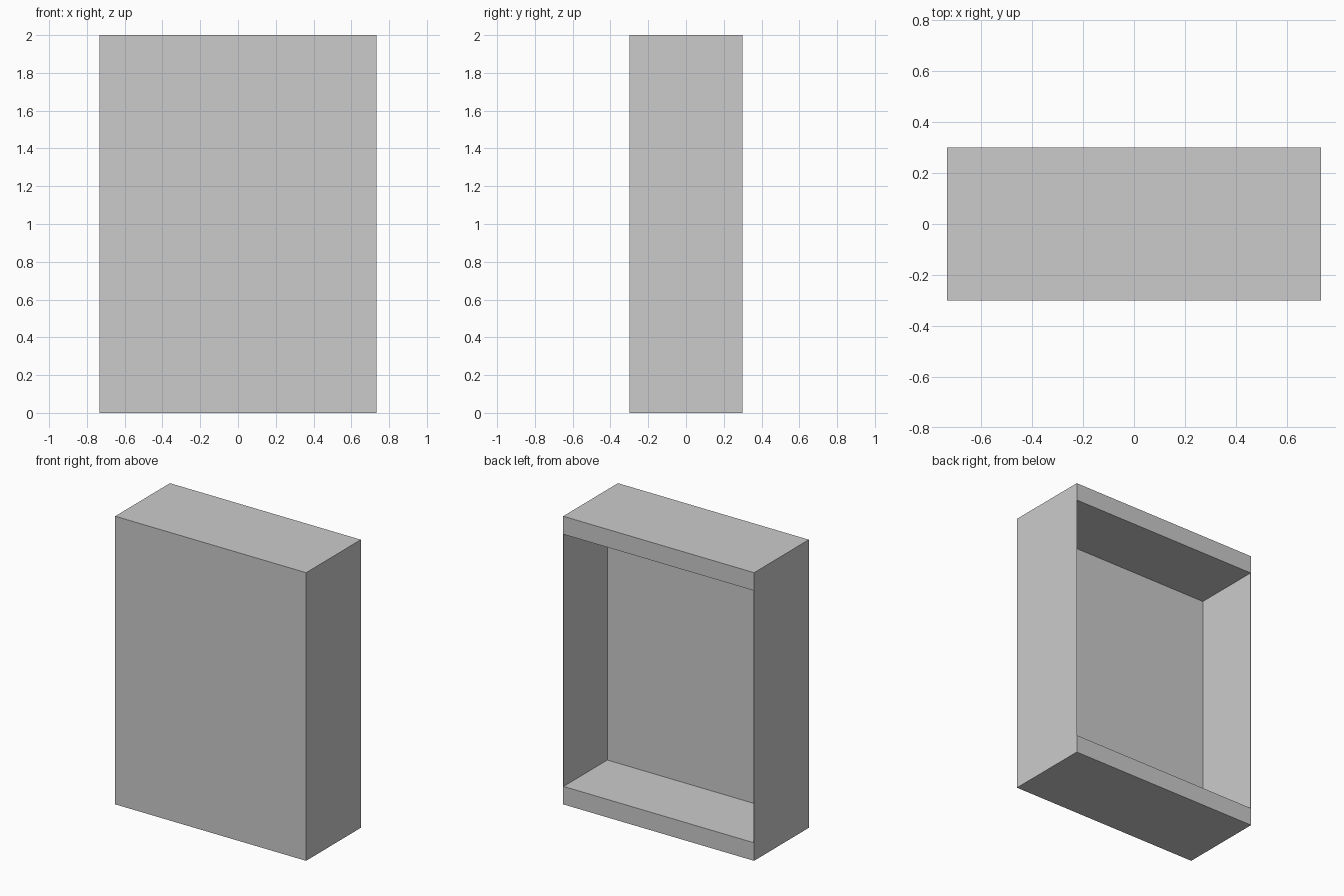
import bpy, bmesh

if "Cube" in bpy.data.objects:
    bpy.data.objects.remove(bpy.data.objects["Cube"])

HALF_W, HALF_D, HEIGHT = 0.733, 0.30, 2.0
RAIL = 0.125      # top and bottom rail height
PANEL_Y = -0.18   # inner face of the front panel
SHEET = 0.003     # side sheet thickness


def extrude_profile(name, points, x0, x1, caps=True):
    """Sweep a closed (y, z) profile along x."""
    bm = bmesh.new()
    rings = [[bm.verts.new((x, y, z)) for y, z in points] for x in (x0, x1)]
    n = len(points)
    for i in range(n):
        j = (i + 1) % n
        bm.faces.new((rings[0][i], rings[0][j], rings[1][j], rings[1][i]))
    if caps:
        bm.faces.new(rings[0][::-1])
        bm.faces.new(rings[1])
    bmesh.ops.recalc_face_normals(bm, faces=bm.faces)
    mesh = bpy.data.meshes.new(name)
    bm.to_mesh(mesh)
    bm.free()
    obj = bpy.data.objects.new(name, mesh)
    bpy.context.collection.objects.link(obj)
    return obj


# C-shaped body: front panel with top and bottom rails, open at the back
D, B = HALF_D, PANEL_Y
body = [(-D, 0), (D, 0), (D, RAIL), (B, RAIL),
        (B, HEIGHT - RAIL), (D, HEIGHT - RAIL), (D, HEIGHT), (-D, HEIGHT)]
extrude_profile("front_panel_with_rails", body, -HALF_W + SHEET, HALF_W - SHEET)

# Thin side sheets closing both ends
side = [(-D, 0), (D, 0), (D, HEIGHT), (-D, HEIGHT)]
for label, s in (("left", -1), ("right", 1)):
    extrude_profile(label + "_side_sheet", side, *sorted((s * HALF_W, s * (HALF_W - SHEET))))
